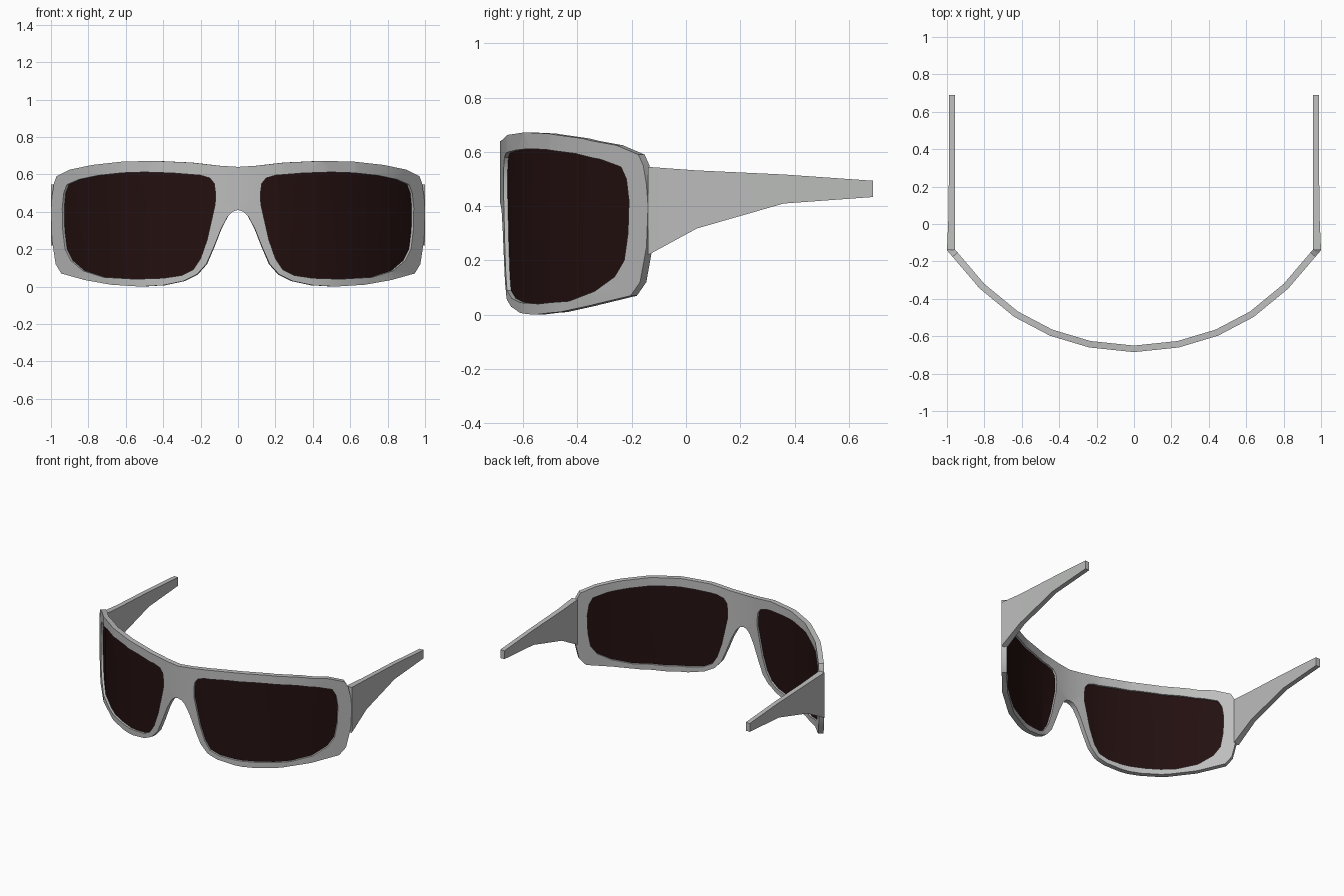
import bpy, bmesh, math
from mathutils import Vector

cube = bpy.data.objects.get("Cube")
if cube:
    bpy.data.objects.remove(cube)


def material(name, rgb):
    m = bpy.data.materials.new(name)
    m.use_nodes = True
    m.diffuse_color = (*rgb, 1)
    m.node_tree.nodes["Principled BSDF"].inputs["Base Color"].default_value = (*rgb, 1)
    return m


GREY = material("frame grey", (0.5, 0.51, 0.5))
DARK = material("dark red lens", (0.017, 0.005, 0.005))

# Wrap curve of the front, seen from above (x, y)
THICK = 0.035
KNOTS = [Vector(p) for p in [(0, -.685), (.24, -.66), (.45, -.597),
                             (.64, -.497), (.825, -.345), (1, -.14)]]
INWARD = []
for i in range(len(KNOTS)):
    t = KNOTS[min(i + 1, len(KNOTS) - 1)] - KNOTS[max(i - 1, 0)]
    INWARD.append(Vector((-t.y, t.x)).normalized() if i else Vector((0, 1)))


def wrap(x, z, depth):
    """Place a flat (x, z) point on the curved front at a depth behind it."""
    i = 0
    while i < len(KNOTS) - 2 and x > KNOTS[i + 1].x:
        i += 1
    f = (x - KNOTS[i].x) / (KNOTS[i + 1].x - KNOTS[i].x)
    a = KNOTS[i] + INWARD[i] * depth
    p = a.lerp(KNOTS[i + 1] + INWARD[i + 1] * depth, f)
    return Vector((p.x, p.y, z))


def add_loop(bm, points):
    vs = [bm.verts.new((x, 0, z)) for x, z in points]
    return vs, [bm.edges.new((vs[i - 1], vs[i])) for i in range(len(vs))]


def cut_at_knots(bm):
    for k in KNOTS[1:-1]:
        bmesh.ops.bisect_plane(bm, geom=bm.verts[:] + bm.edges[:] + bm.faces[:],
                               plane_co=(k.x, 0, 0), plane_no=(1, 0, 0))


def finish(name, bm, mat):
    bmesh.ops.recalc_face_normals(bm, faces=bm.faces[:])
    me = bpy.data.meshes.new(name)
    bm.to_mesh(me)
    bm.free()
    me.materials.append(mat)
    ob = bpy.data.objects.new(name, me)
    bpy.context.collection.objects.link(ob)
    bpy.ops.object.select_all(action='DESELECT')
    ob.select_set(True)
    bpy.context.view_layer.objects.active = ob
    bpy.ops.object.shade_smooth_by_angle(angle=math.radians(30))
    mod = ob.modifiers.new("Mirror", 'MIRROR')
    mod.use_clip = True
    return ob


OUTLINE = [(0, .64), (.1, .646), (.25, .663), (.45, .672), (.62, .668), (.78, .65),
           (.9, .625), (.97, .59), (.985, .55), (.995, .48), (1, .4), (.995, .25),
           (.975, .12), (.945, .07), (.82, .035), (.68, .01), (.52, 0), (.4, .007),
           (.29, .03), (.22, .065), (.17, .12), (.13, .21), (.09, .31), (.055, .375),
           (.03, .4), (0, .41)]
OPENING = [(.12, .5), (.127, .55), (.15, .58), (.2, .595), (.35, .607), (.5, .612),
           (.62, .608), (.75, .594), (.85, .573), (.915, .545), (.932, .5), (.94, .42),
           (.937, .3), (.925, .2), (.895, .14), (.83, .085), (.72, .05), (.55, .04),
           (.4, .045), (.3, .06), (.24, .09), (.2, .15), (.165, .25), (.14, .36), (.122, .44)]

# Front frame: half outline with a lens opening, thickened and wrapped
bm = bmesh.new()
edges = add_loop(bm, OUTLINE)[1] + add_loop(bm, OPENING)[1]
bmesh.ops.triangle_fill(bm, edges=edges, use_beauty=True, normal=(0, -1, 0))
cut_at_knots(bm)
ext = bmesh.ops.extrude_face_region(bm, geom=bm.faces[:])
back = {v for v in ext["geom"] if isinstance(v, bmesh.types.BMVert)}
for v in bm.verts:
    v.co = wrap(v.co.x, v.co.z, THICK if v in back else 0)
bmesh.ops.recalc_face_normals(bm, faces=bm.faces[:])
caps = [f for f in bm.faces if all(abs(v.co.x) < 1e-4 for v in f.verts)]
bmesh.ops.delete(bm, geom=caps, context='FACES')
finish("front_frame", bm, GREY)

# Lenses: thin curved sheets set inside the openings
bm = bmesh.new()
bm.faces.new(add_loop(bm, OPENING)[0])
cut_at_knots(bm)
ext = bmesh.ops.extrude_face_region(bm, geom=bm.faces[:])
back = {v for v in ext["geom"] if isinstance(v, bmesh.types.BMVert)}
for v in bm.verts:
    v.co = wrap(v.co.x, v.co.z, 0.021 if v in back else 0.015)
finish("lenses", bm, DARK)

# Temples: tapering arms lofted through (y, top, bottom, outer x)
bm = bmesh.new()
rings = []
for y, top, low, out in [(-.14, .545, .22, 1), (.04, .532, .318, .992),
                         (.36, .517, .41, .989), (.69, .494, .434, .989)]:
    rings.append([bm.verts.new((x, y, z)) for x, z in
                  [(.957, low), (out, low), (out, top), (.957, top)]])
for a, b in zip(rings, rings[1:]):
    for i in range(4):
        bm.faces.new((a[i - 1], a[i], b[i], b[i - 1]))
bm.faces.new(rings[0])
bm.faces.new(rings[-1])
finish("temples", bm, GREY)
